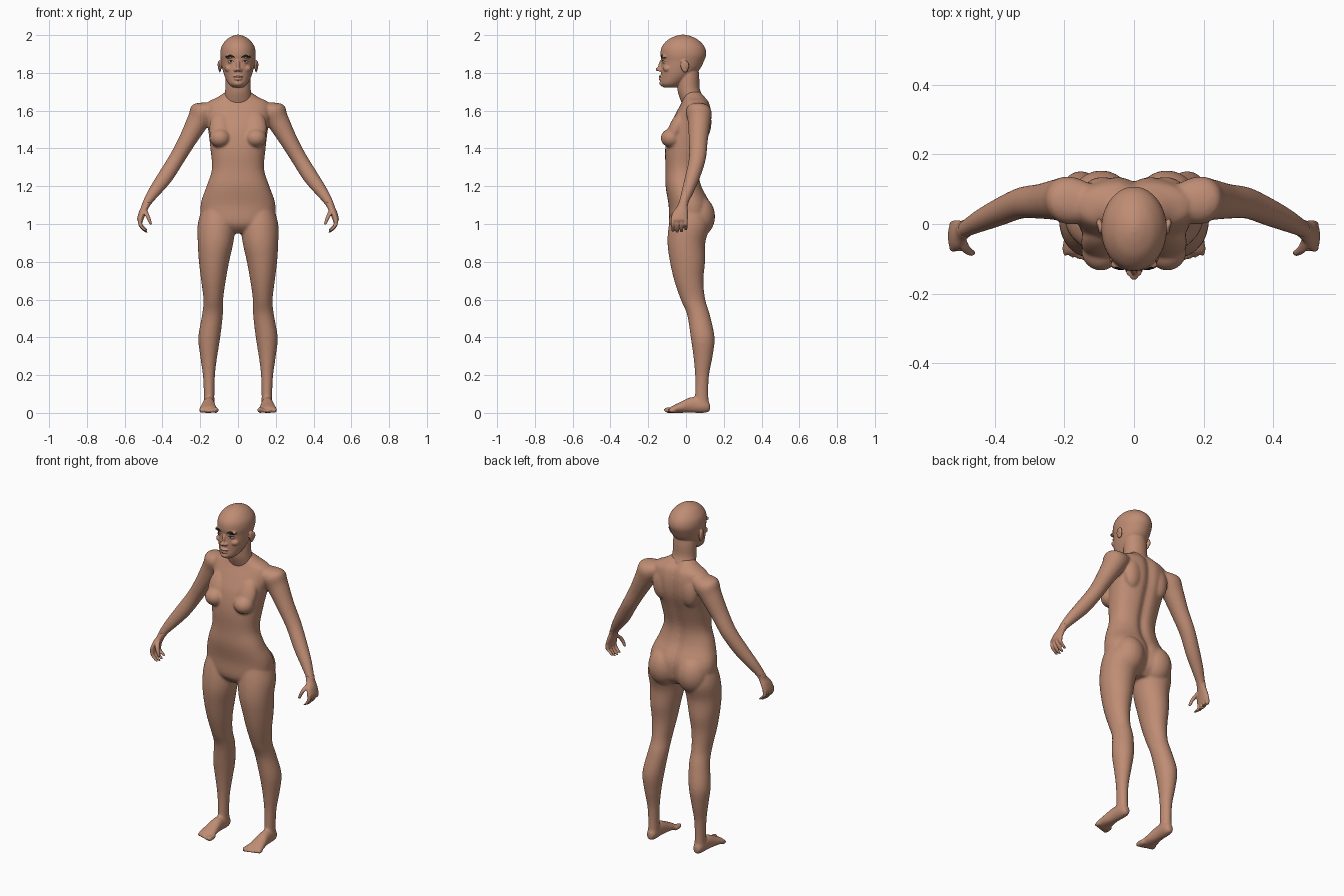
import bpy
import bmesh
from math import cos, sin, pi, exp, copysign
from mathutils import Vector, Matrix
from mathutils.bvhtree import BVHTree

default_cube = bpy.data.objects.get("Cube")
if default_cube:
    bpy.data.objects.remove(default_cube, do_unlink=True)

X, Y, Z = Vector((1, 0, 0)), Vector((0, 1, 0)), Vector((0, 0, 1))
BOTH = (1, -1)


def make_material(name, colour):
    mat = bpy.data.materials.new(name)
    mat.use_nodes = True
    mat.diffuse_color = (*colour, 1)
    mat.node_tree.nodes["Principled BSDF"].inputs["Base Color"].default_value = (*colour, 1)
    return mat


skin = make_material("warm skin", (0.52, 0.265, 0.175))
dark = make_material("brow black", (0.012, 0.01, 0.01))


def smooth_rows(rows, steps=4):
    """Pass a smooth spline through rows of centre and radii."""
    pts = [Vector(r) for r in rows]
    out = []
    for i in range(len(pts) - 1):
        a, b, c, d = pts[max(i - 1, 0)], pts[i], pts[i + 1], pts[min(i + 2, len(pts) - 1)]
        for k in range(steps):
            t = k / steps
            out.append(b + (c - a) * (t / 2) + (a * 2 - b * 5 + c * 4 - d) * (t * t / 2)
                       + (b * 3 - a - c * 3 + d) * (t ** 3 / 2))
    return out + [pts[-1]]


def loft(bm, rows, u=X, v=Y, sides=BOTH, power=1, groove=0, segments=32):
    """Closed skin over elliptical rings; each row is x, y, z, radius u, radius v."""
    for side in sides:
        rings = []
        for x, y, z, ru, rv in smooth_rows(rows):
            ring = []
            for k in range(segments):
                angle = 2 * pi * k / segments
                c, s = cos(angle), sin(angle)
                across = copysign(abs(c) ** power, c) * ru
                deep = copysign(abs(s) ** power, s) * rv
                if s > 0:
                    deep -= groove * exp(-(across / 0.025) ** 2)
                p = Vector((x, y, z)) + u * across + v * deep
                ring.append(bm.verts.new((p.x * side, p.y, p.z)))
            rings.append(ring)
        for a, b in zip(rings, rings[1:]):
            for k in range(segments):
                n = (k + 1) % segments
                bm.faces.new((a[k], a[n], b[n], b[k]))
        bm.faces.new(rings[0])
        bm.faces.new(rings[-1])


def blob(bm, centre, radii, sides=BOTH, tilt=0):
    """Ellipsoid, tilted about the x axis."""
    for side in sides:
        place = Matrix.Translation((centre[0] * side, centre[1], centre[2]))
        bmesh.ops.create_uvsphere(bm, u_segments=24, v_segments=16, radius=1,
                                  matrix=place @ Matrix.Rotation(tilt, 4, "X") @ Matrix.Diagonal((*radii, 1)))


def finish(bm, name, voxel, rounds):
    """Fuse the overlapping forms into one smooth skin."""
    bmesh.ops.recalc_face_normals(bm, faces=bm.faces)
    mesh = bpy.data.meshes.new(name)
    bm.to_mesh(mesh)
    bm.free()
    mesh.materials.append(skin)
    obj = bpy.data.objects.new(name, mesh)
    bpy.context.collection.objects.link(obj)
    fuse = obj.modifiers.new("fuse", "REMESH")
    fuse.mode = "VOXEL"
    fuse.voxel_size = voxel
    fuse.use_smooth_shade = True
    soften = obj.modifiers.new("soften", "SMOOTH")
    soften.factor = 0.5
    soften.iterations = rounds
    return obj


# Torso, with a shallow spine groove
body = bmesh.new()
loft(body, [(0, .02, .95, .09, .06), (0, .02, 1, .18, .105), (0, .02, 1.1, .198, .112),
            (0, -.012, 1.2, .166, .096), (0, -.018, 1.29, .138, .09), (0, -.005, 1.4, .146, .105),
            (0, .02, 1.5, .158, .112), (0, .04, 1.58, .17, .097), (0, .05, 1.64, .165, .075),
            (0, .045, 1.67, .11, .06), (0, .035, 1.7, .065, .045)],
     sides=(1,), power=.88, groove=.016, segments=64)
blob(body, (.094, .064, 1.04), (.09, .09, .11))
blob(body, (.095, -.078, 1.455), (.056, .056, .05))
blob(body, (.092, -.052, 1.505), (.06, .04, .1), tilt=-.4)
blob(body, (.09, .095, 1.54), (.055, .04, .09))

# Arms, swept outward and down
loft(body, [(.11, .06, 1.625, .045, .035), (.18, .067, 1.597, .068, .068), (.215, .07, 1.54, .06, .059),
            (.27, .065, 1.44, .05, .047), (.325, .06, 1.345, .045, .042), (.385, .035, 1.25, .04, .041),
            (.44, .01, 1.175, .033, .033), (.478, -.01, 1.12, .026, .024), (.495, -.02, 1.085, .024, .02)],
     u=Y, v=Vector((.83, 0, .55)))

# Legs
loft(body, [(.105, .02, 1.1, .08, .085), (.113, .018, 1, .1, .108), (.119, .002, .9, .094, .1),
            (.127, .008, .8, .08, .093), (.13, .015, .7, .065, .077), (.131, .037, .6, .052, .065),
            (.135, .066, .52, .055, .06), (.152, .088, .4, .058, .063), (.155, .09, .3, .045, .051),
            (.154, .085, .2, .032, .037), (.153, .083, .1, .028, .035), (.153, .085, .03, .029, .038)])

# Feet and toes
loft(body, [(.153, .127, .03, .016, .02), (.153, .1, .037, .029, .037), (.155, .03, .042, .032, .042),
            (.157, -.03, .029, .042, .029), (.157, -.07, .019, .049, .019), (.157, -.085, .015, .045, .014)], v=Z)
for i in range(5):
    toe_x, reach, r = .117 + i * .02, -.1 + i * .006, (.015 if i == 0 else .0105)
    loft(body, [(toe_x, -.06, r, r, r), (toe_x, reach, r, r, r), (toe_x, reach - .012, r, r * .75, r * .75),
                (toe_x, reach - .017, r, r * .3, r * .3)], v=Z, segments=12)
finish(body, "body", .0065, 8)

# Hands: palm, four curled fingers and a thumb
hands = bmesh.new()
loft(hands, [(.482, -.012, 1.115, .026, .024), (.492, -.02, 1.09, .029, .021), (.506, -.03, 1.06, .041, .02),
             (.517, -.035, 1.025, .045, .017), (.516, -.035, 1.01, .038, .011)], u=Y, v=X)
for i in range(4):
    fy, drop = -.069 + i * .0225, (.004, 0, .002, .012)[i]
    loft(hands, [(.517, fy, 1.03, .011, .012), (.517, fy, .998, .0105, .011),
                 (.503, fy, .973 + drop, .0095, .01), (.487, fy, .958 + drop, .008, .007),
                 (.483, fy, .955 + drop, .004, .003)], u=Y, v=X, segments=12)
loft(hands, [(.497, -.045, 1.075, .014, .016), (.483, -.07, 1.05, .013, .013), (.471, -.08, 1.025, .011, .01),
             (.463, -.083, 1.002, .008, .008), (.461, -.083, .997, .004, .004)], u=Y, v=X, segments=12)
finish(hands, "hands", .0035, 4)

# Skull and neck
head = bmesh.new()
loft(head, [(0, -.085, 1.722, .026, .032), (0, -.075, 1.742, .05, .06), (0, -.05, 1.78, .07, .083),
            (0, -.03, 1.82, .082, .103), (0, -.018, 1.86, .089, .112), (0, -.014, 1.9, .094, .121),
            (0, -.015, 1.94, .087, .112), (0, -.016, 1.975, .062, .08), (0, -.016, 1.994, .032, .042),
            (0, -.016, 2.002, .007, .01)], sides=(1,), segments=64)
loft(head, [(0, .045, 1.62, .078, .06), (0, .024, 1.68, .071, .062), (0, .013, 1.72, .067, .059),
            (0, .012, 1.78, .066, .058), (0, .01, 1.83, .06, .055)], sides=(1,))

# Nose, lips and chin
CENTRE = (1,)
blob(head, (0, -.13, 1.843), (.01, .016, .034), CENTRE, tilt=-.25)
blob(head, (0, -.146, 1.819), (.013, .015, .011), CENTRE)
blob(head, (.013, -.136, 1.815), (.01, .013, .009))
blob(head, (0, -.132, 1.781), (.027, .014, .006), CENTRE)
blob(head, (0, -.131, 1.767), (.022, .014, .007), CENTRE)
blob(head, (0, -.119, 1.745), (.027, .022, .018), CENTRE)

# Brow ridges, eyelids, cheeks and ears
blob(head, (.036, -.116, 1.885), (.032, .015, .011))
blob(head, (.037, -.115, 1.858), (.017, .011, .009))
blob(head, (.045, -.097, 1.823), (.026, .024, .02))
blob(head, (.096, -.008, 1.835), (.008, .021, .034), tilt=.2)
blob(head, (.1, .003, 1.842), (.008, .013, .024), tilt=.2)
head_obj = finish(head, "head", .0035, 5)

# Brows, lash lines and irises laid on the face as thin plates
bpy.context.view_layer.update()
face_tree = BVHTree.FromObject(head_obj, bpy.context.evaluated_depsgraph_get())


def face_plate(name, x_in, x_out, z_mid, arch, half, steps=12):
    for side, label in zip(BOTH, ("left", "right")):
        bm = bmesh.new()
        pairs = []
        for k in range(steps + 1):
            t = k / steps
            x = (x_in + (x_out - x_in) * t) * side
            z = z_mid + arch * sin(pi * t)
            h = half * (.25 + .75 * sin(pi * t))
            pair = []
            for dz in (-h, 0, h):
                hit = face_tree.ray_cast(Vector((x, -1, z + dz)), Y)[0]
                pair.append(bm.verts.new(hit - Y * .002))
            pairs.append(pair)
        for a, b in zip(pairs, pairs[1:]):
            for j in range(2):
                quad = (a[j], b[j], b[j + 1], a[j + 1])
                bm.faces.new(quad if side > 0 else quad[::-1])
        mesh = bpy.data.meshes.new(label + " " + name)
        bm.to_mesh(mesh)
        bm.free()
        mesh.materials.append(dark)
        obj = bpy.data.objects.new(label + " " + name, mesh)
        bpy.context.collection.objects.link(obj)


face_plate("brow", .016, .066, 1.881, .009, .007)
face_plate("lash line", .021, .056, 1.861, .005, .0025)
face_plate("iris", .033, .043, 1.86, 0, .005)
